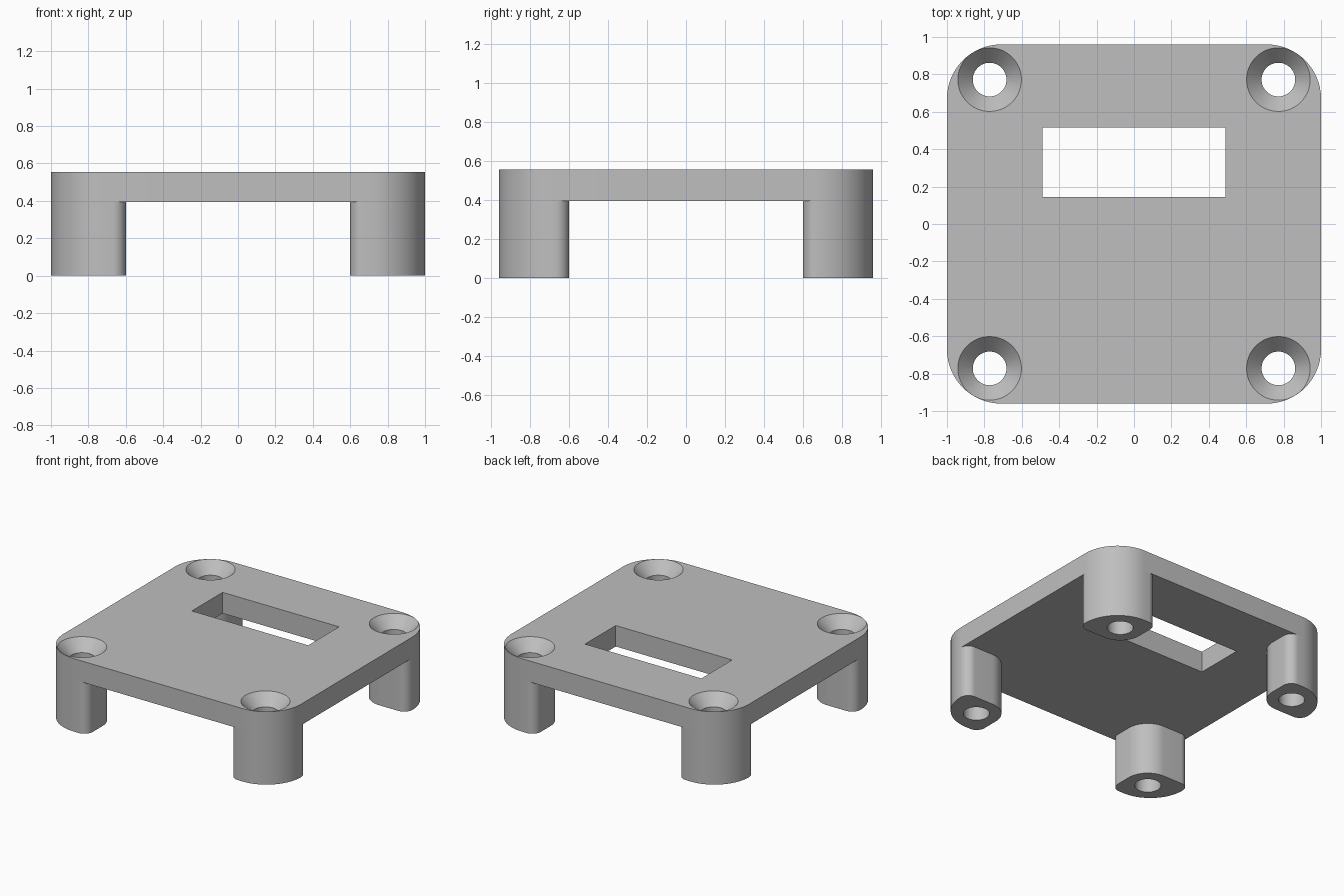
import bpy
import bmesh
from math import sin, cos, pi, radians
from mathutils import Vector

cube = bpy.data.objects.get("Cube")
if cube:
    bpy.data.objects.remove(cube, do_unlink=True)

WIDTH, DEPTH = 1.0, 0.96          # half sizes of the plate
PLATE_BOTTOM, PLATE_TOP = 0.395, 0.555
LEG_INNER = 0.6                   # inner faces of the legs
CORNER = 0.29                     # outer corner radius
HOLE_X, HOLE_Y = 0.772, 0.772
HOLE_R, SINK_R, SINK_DEPTH = 0.09, 0.17, 0.085

grey = bpy.data.materials.new("plain grey")
grey.use_nodes = True
colour = (0.52, 0.52, 0.52, 1)
grey.diffuse_color = colour
grey.node_tree.nodes["Principled BSDF"].inputs["Base Color"].default_value = colour


def finish(bm, name):
    bmesh.ops.recalc_face_normals(bm, faces=bm.faces)
    mesh = bpy.data.meshes.new(name)
    bm.to_mesh(mesh)
    bm.free()
    mesh.materials.append(grey)
    obj = bpy.data.objects.new(name, mesh)
    bpy.context.collection.objects.link(obj)
    return obj


def rounded(corners, steps=16):
    """Outline from (x, y, radius) right-angle corners."""
    points = []
    for i, (x, y, r) in enumerate(corners):
        p = Vector((x, y))
        if not r:
            points.append(p)
            continue
        before = (Vector(corners[i - 1][:2]) - p).normalized()
        after = (Vector(corners[(i + 1) % len(corners)][:2]) - p).normalized()
        centre = p + (before + after) * r
        for k in range(steps + 1):
            t = pi / 2 * k / steps
            points.append(centre - after * r * cos(t) - before * r * sin(t))
    return points


def prism(name, outline, low, high):
    bm = bmesh.new()
    base = bm.faces.new([bm.verts.new((p.x, p.y, low)) for p in outline])
    top = bmesh.ops.extrude_face_region(bm, geom=[base])["geom"]
    verts = [v for v in top if isinstance(v, bmesh.types.BMVert)]
    bmesh.ops.translate(bm, verts=verts, vec=(0, 0, high - low))
    bmesh.ops.remove_doubles(bm, verts=bm.verts, dist=1e-5)
    return finish(bm, name)


def screw_cutter(x, y):
    """Through hole with a conical countersink, as a turned profile."""
    over = 0.03
    profile = [(0, -0.1), (HOLE_R, -0.1), (HOLE_R, PLATE_TOP - SINK_DEPTH),
               (SINK_R + over * (SINK_R - HOLE_R) / SINK_DEPTH, PLATE_TOP + over),
               (0, PLATE_TOP + over)]
    bm = bmesh.new()
    verts = [bm.verts.new((x + r, y, z)) for r, z in profile]
    edges = [bm.edges.new(pair) for pair in zip(verts, verts[1:])]
    bmesh.ops.spin(bm, geom=verts + edges, cent=(x, y, 0), axis=(0, 0, 1),
                   angle=2 * pi, steps=64)
    bmesh.ops.remove_doubles(bm, verts=bm.verts, dist=1e-5)
    return finish(bm, "screw_cutter")


def cut(obj, cutters):
    for cutter in cutters:
        mod = obj.modifiers.new("cut", 'BOOLEAN')
        mod.operation = 'DIFFERENCE'
        mod.solver = 'EXACT'
        mod.object = cutter
    graph = bpy.context.evaluated_depsgraph_get()
    mesh = bpy.data.meshes.new_from_object(obj.evaluated_get(graph))
    obj.modifiers.clear()
    obj.data = mesh
    mesh.shade_smooth()
    mesh.set_sharp_from_angle(angle=radians(30))


# Plate with rounded corners
plate = prism("top_plate", rounded([(sx * WIDTH, sy * DEPTH, CORNER) for sx, sy in
                                    ((-1, -1), (1, -1), (1, 1), (-1, 1))]),
              PLATE_BOTTOM, PLATE_TOP)

# Rectangular window
window = prism("window_cutter", rounded([(-0.49, 0.145, 0), (0.49, 0.145, 0),
                                         (0.49, 0.515, 0), (-0.49, 0.515, 0)]), 0.2, 0.8)

# Four hollow corner legs with their screw holes
cutters = []
for sy, end in ((-1, "front"), (1, "back")):
    for sx, side in ((-1, "right"), (1, "left")):
        corners = [(LEG_INNER, LEG_INNER, 0.17), (WIDTH, LEG_INNER, 0.07),
                   (WIDTH, DEPTH, CORNER), (LEG_INNER, DEPTH, 0.07)]
        leg = prism(f"{end}_{side}_leg",
                    rounded([(sx * x, sy * y, r) for x, y, r in corners]),
                    0, PLATE_BOTTOM)
        cutter = screw_cutter(sx * HOLE_X, sy * HOLE_Y)
        cut(leg, [cutter])
        cutters.append(cutter)

cut(plate, cutters + [window])

for cutter in cutters + [window]:
    bpy.data.objects.remove(cutter, do_unlink=True)
